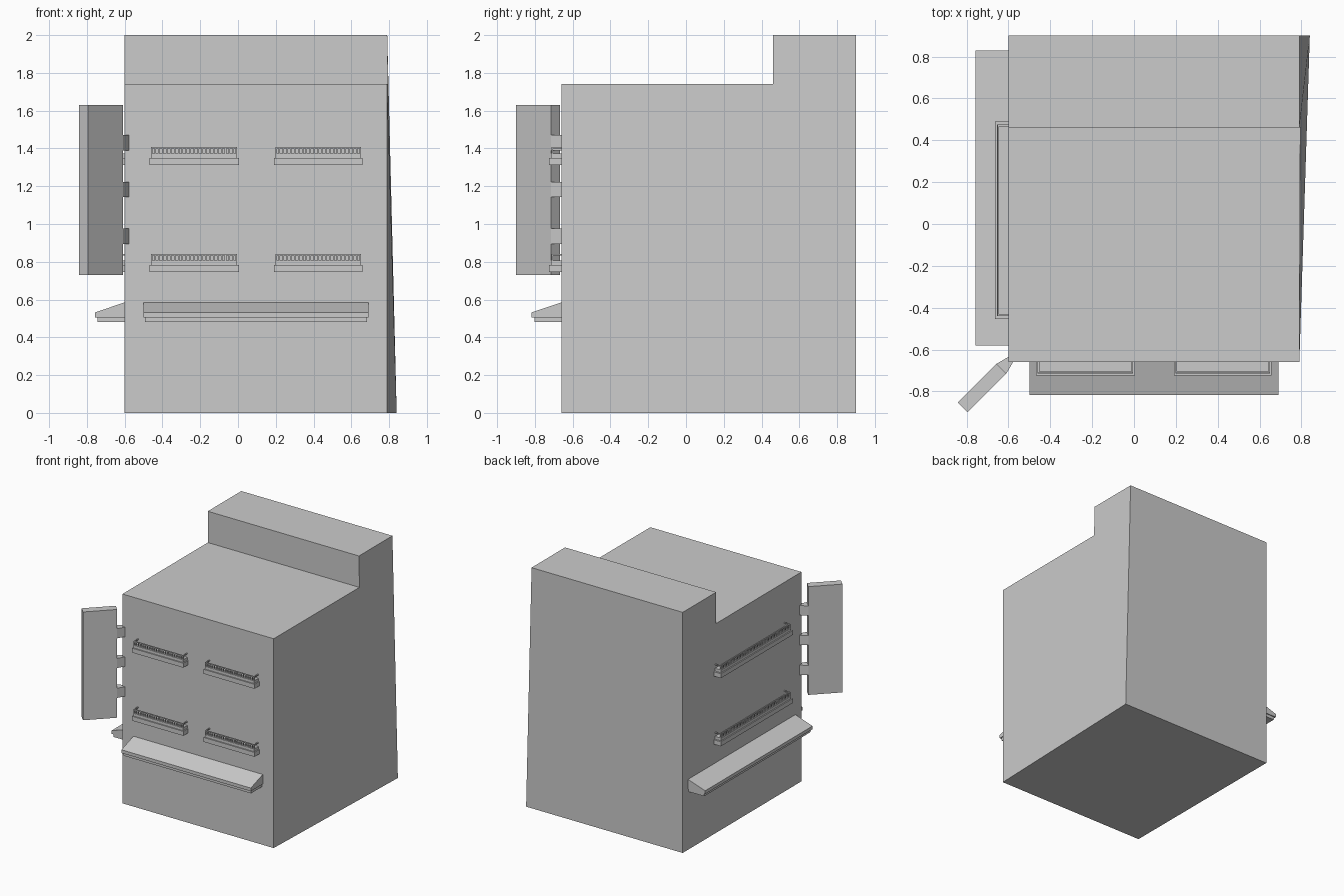
import bpy, math

if "Cube" in bpy.data.objects:
    bpy.data.objects.remove(bpy.data.objects["Cube"])

def mesh_object(name, verts, faces):
    me = bpy.data.meshes.new(name)
    me.from_pydata(verts, [], faces)
    me.update()
    ob = bpy.data.objects.new(name, me)
    bpy.context.collection.objects.link(ob)
    return ob

def loft(name, a, b):
    """Solid between two matching outlines."""
    n = len(a)
    faces = [tuple(range(n))[::-1], tuple(range(n, 2 * n))]
    faces += [(i, (i + 1) % n, n + (i + 1) % n, n + i) for i in range(n)]
    ob = mesh_object(name, list(a) + list(b), faces)
    import bmesh
    bm = bmesh.new()
    bm.from_mesh(ob.data)
    bmesh.ops.recalc_face_normals(bm, faces=bm.faces)
    bm.to_mesh(ob.data)
    bm.free()
    return ob

# wall frames: u runs along the wall, d points outward
FRONT = lambda u, d, z: (u, -0.66 - d, z)
LEFT = lambda u, d, z: (-0.6 - d, u, z)

def wall_profile(name, wall, u0, u1, profile):
    return loft(name, [wall(u0, d, z) for d, z in profile],
                [wall(u1, d, z) for d, z in profile])

def wall_boxes(name, wall, boxes):
    verts, faces = [], []
    quads = [(0, 1, 3, 2), (4, 6, 7, 5), (0, 4, 5, 1), (2, 3, 7, 6), (0, 2, 6, 4), (1, 5, 7, 3)]
    for u0, u1, d0, d1, z0, z1 in boxes:
        k = len(verts)
        verts += [wall(u, d, z) for u in (u0, u1) for d in (d0, d1) for z in (z0, z1)]
        # the left wall frame has opposite handedness
        faces += [tuple(k + i for i in (q if wall is FRONT else q[::-1])) for q in quads]
    ob = mesh_object(name, verts, faces)
    return ob

# building body: stepped roof, lower back right corner splayed out
outline = [(-0.66, 0), (0.9, 0), (0.9, 2), (0.46, 2), (0.46, 1.74), (-0.66, 1.74)]
def splay(y, z):
    return 0.79 + 0.05 * (y + 0.66) / 1.56 * (1 - z / 2)
loft("building_body", [(-0.6, y, z) for y, z in outline],
     [(splay(y, z), y, z) for y, z in outline])

# shop awnings
for name, wall, u0, u1 in (("front_awning", FRONT, -0.5, 0.69), ("left_awning", LEFT, -0.58, 0.83)):
    wall_profile(name, wall, u0, u1, [(0, 0.505), (0.157, 0.505), (0.157, 0.532), (0, 0.585)])
    wall_profile(name + "_base", wall, u0 + 0.008, u1 - 0.008,
                 [(0, 0.48), (0.143, 0.48), (0.143, 0.505), (0, 0.505)])

# window ledges with low railings
def ledge(name, wall, u0, u1, z, ins):
    a, b = u0 + ins, u1 - ins
    wall_boxes(name + "_sill", wall, [(u0, u1, 0, 0.064, z, z + 0.037),
                                      (a, b, 0, 0.055, z + 0.037, z + 0.06)])
    bars = [(a, b, 0.045, 0.053, z + 0.086, z + 0.094)]
    for u in (a, b - 0.008):
        bars.append((u, u + 0.008, 0, 0.053, z + 0.086, z + 0.094))
        bars.append((u, u + 0.008, 0.045, 0.053, z + 0.06, z + 0.086))
    n = int((b - a) / 0.02)
    for i in range(1, n):
        u = a + (b - a) * i / n
        bars.append((u - 0.004, u + 0.004, 0.046, 0.052, z + 0.06, z + 0.086))
    wall_boxes(name + "_railing", wall, bars)

for row, z in (("lower", 0.747), ("upper", 1.313)):
    ledge(row + "_left_window", FRONT, -0.468, 0.004, z, 0.008)
    ledge(row + "_right_window", FRONT, 0.19, 0.658, z, 0.008)
    ledge(row + "_side_window", LEFT, -0.455, 0.49, z, 0.015)

# corner sign set at 45 degrees, with three brackets to the building
plan = [(-0.657, -0.668), (-0.61, -0.715), (-0.795, -0.9), (-0.842, -0.853)]
loft("sign_board", [(x, y, 0.73) for x, y in plan], [(x, y, 1.63) for x, y in plan])
arm = [(-0.657, -0.668), (-0.61, -0.715), (-0.578, -0.66), (-0.6, -0.635)]
for i, z in enumerate((0.895, 1.143, 1.39)):
    loft(f"sign_bracket_{i + 1}", [(x, y, z) for x, y in arm],
         [(x, y, z + 0.08) for x, y in arm])
